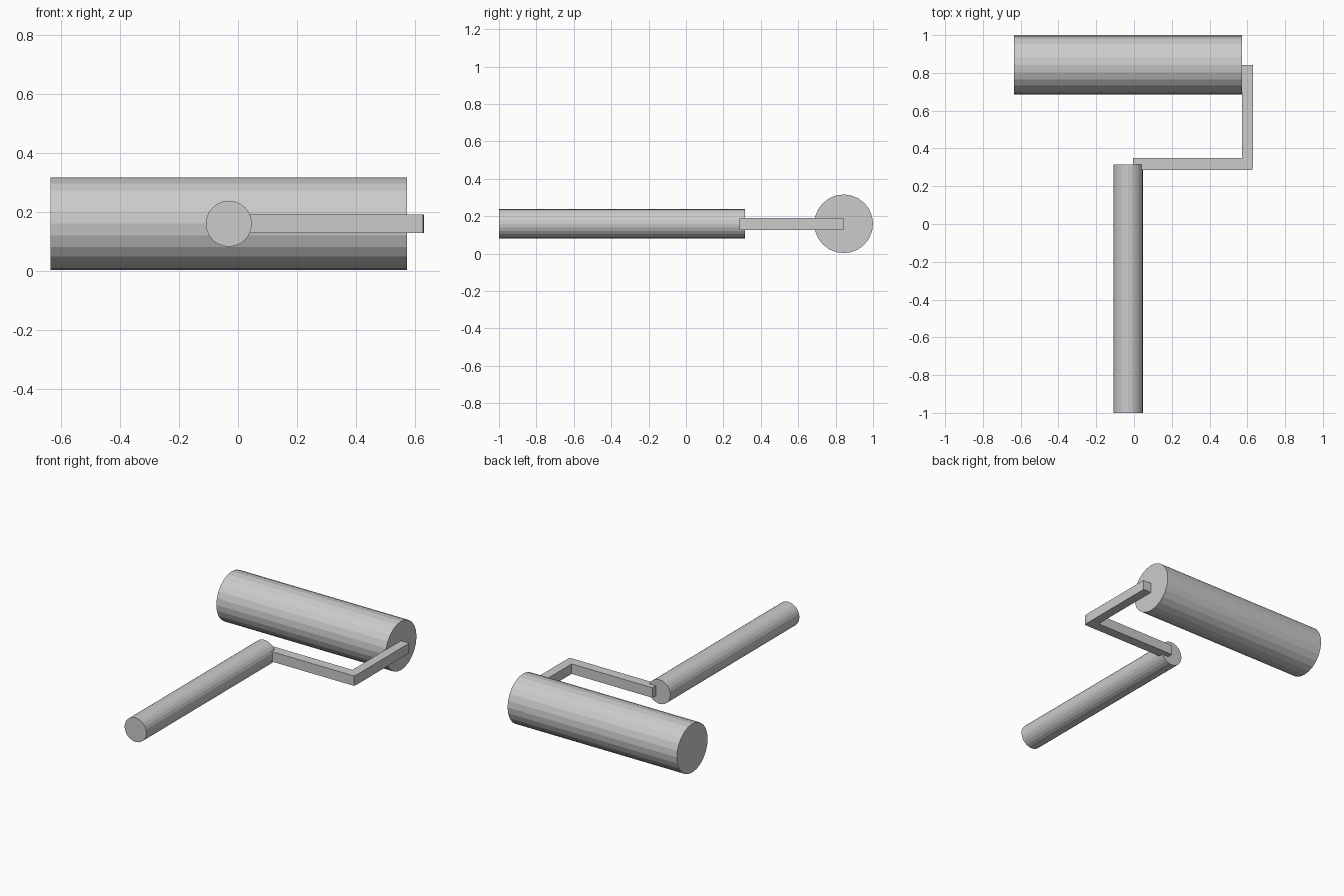
import bpy, bmesh, math

if "Cube" in bpy.data.objects:
    bpy.data.objects.remove(bpy.data.objects["Cube"])

Z = 0.159  # shared axis height


def cylinder(name, radius, length, centre, rotation):
    bpy.ops.mesh.primitive_cylinder_add(vertices=24, radius=radius, depth=length,
                                        location=centre, rotation=rotation)
    bpy.context.object.name = name


# Roller lying along x
cylinder("roller", 0.157, 1.208, (0.573 - 0.604, 0.843, Z), (0, math.pi / 2, 0))

# Handle lying along y
cylinder("handle", 0.078, 1.315, (-0.031, -1 + 1.315 / 2, Z), (math.pi / 2, 0, 0))

# Bent square arm: L-shaped outline extruded upward
outline = [(-0.005, 0.286), (0.627, 0.286), (0.631, 0.318), (0.631, 0.843),
           (0.571, 0.843), (0.571, 0.350), (-0.005, 0.350)]
half = 0.032
bm = bmesh.new()
face = bm.faces.new([bm.verts.new((x, y, Z - half)) for x, y in outline])
top = bmesh.ops.extrude_face_region(bm, geom=[face])
bmesh.ops.translate(bm, vec=(0, 0, 2 * half),
                    verts=[v for v in top["geom"] if isinstance(v, bmesh.types.BMVert)])
bmesh.ops.recalc_face_normals(bm, faces=bm.faces)
mesh = bpy.data.meshes.new("bent_arm")
bm.to_mesh(mesh)
bm.free()
bpy.context.collection.objects.link(bpy.data.objects.new("bent_arm", mesh))
